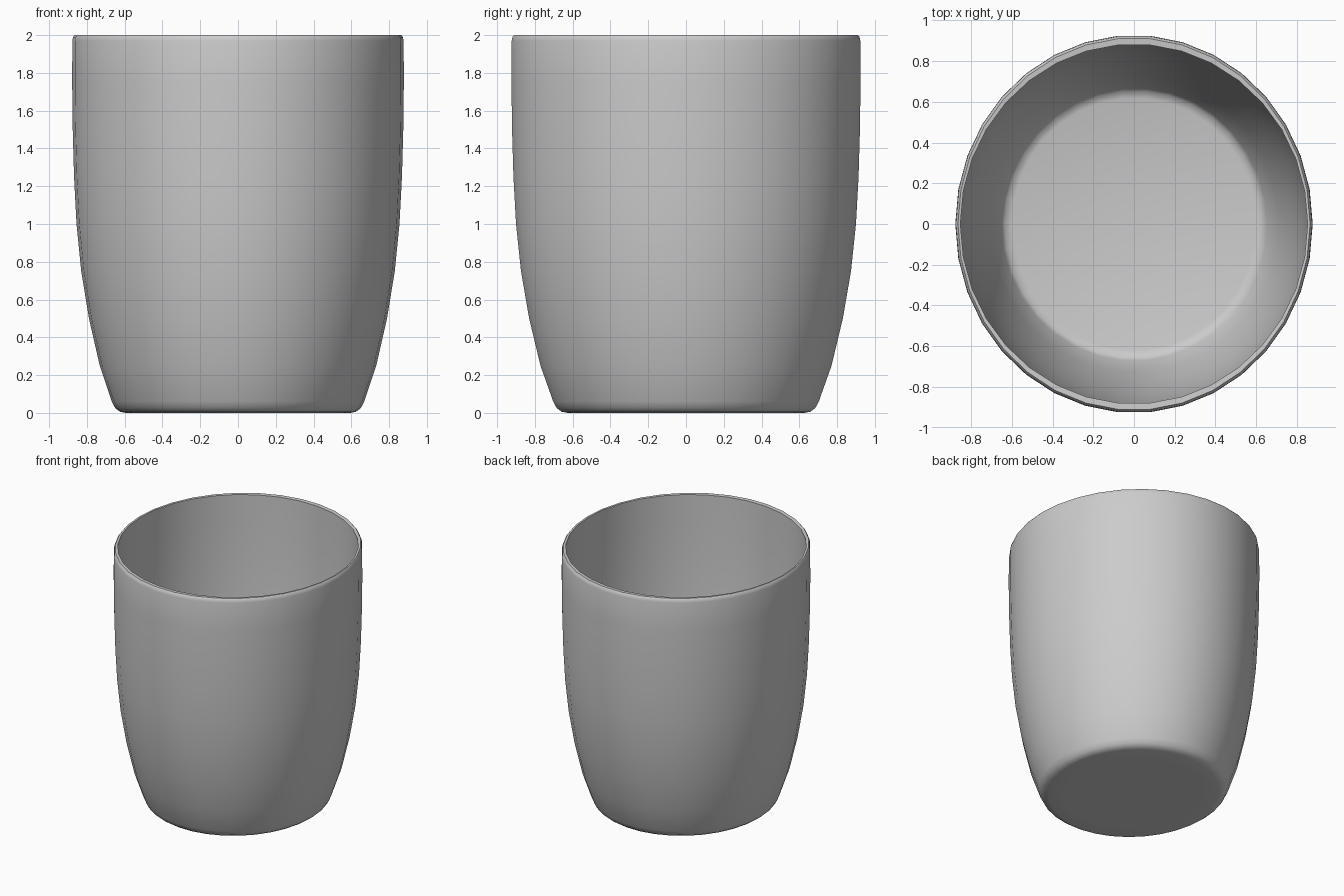
import bpy, bmesh, math

if "Cube" in bpy.data.objects:
    bpy.data.objects.remove(bpy.data.objects["Cube"])

SIDES = 34          # facets around the cup
DEPTH = 1.057       # cup is slightly deeper (y) than wide (x)
WALL_X, WALL_Y = 0.024, 0.045

# Outer wall profile: (x radius, height)
outer = [(0.47, 0.0), (0.595, 0.0), (0.625, 0.006), (0.65, 0.025), (0.668, 0.06),
         (0.732, 0.25), (0.789, 0.5), (0.83, 0.75), (0.855, 1.0),
         (0.868, 1.25), (0.875, 1.5), (0.878, 1.75), (0.877, 1.97),
         (0.873, 1.99), (0.865, 2.0)]
rings = [(r, r * DEPTH, z) for r, z in outer]

# Inner wall: outer wall shifted inwards, running from rim to floor
rings.append((0.853, 0.883, 1.998))
for r, z in reversed(outer[5:12]):
    rings.append((r - WALL_X, r * DEPTH - WALL_Y, z))
rings += [(0.652, 0.672, 0.085), (0.635, 0.655, 0.06), (0.60, 0.62, 0.05)]

# Loft the rings and close base and floor
bm = bmesh.new()
loops = []
for rx, ry, z in rings:
    loops.append([bm.verts.new((rx * math.cos(2 * math.pi * i / SIDES),
                                ry * math.sin(2 * math.pi * i / SIDES), z))
                  for i in range(SIDES)])
for a, b in zip(loops, loops[1:]):
    for i in range(SIDES):
        j = (i + 1) % SIDES
        bm.faces.new((a[i], a[j], b[j], b[i]))
bm.faces.new(loops[0][::-1])
bm.faces.new(loops[-1])
bmesh.ops.recalc_face_normals(bm, faces=bm.faces)

mesh = bpy.data.meshes.new("cup")
bm.to_mesh(mesh)
bm.free()
cup = bpy.data.objects.new("cup", mesh)
bpy.context.collection.objects.link(cup)

# Smooth sides, crisp inner rim edge
bpy.context.view_layer.objects.active = cup
cup.select_set(True)
bpy.ops.object.shade_smooth_by_angle(angle=math.radians(50))
